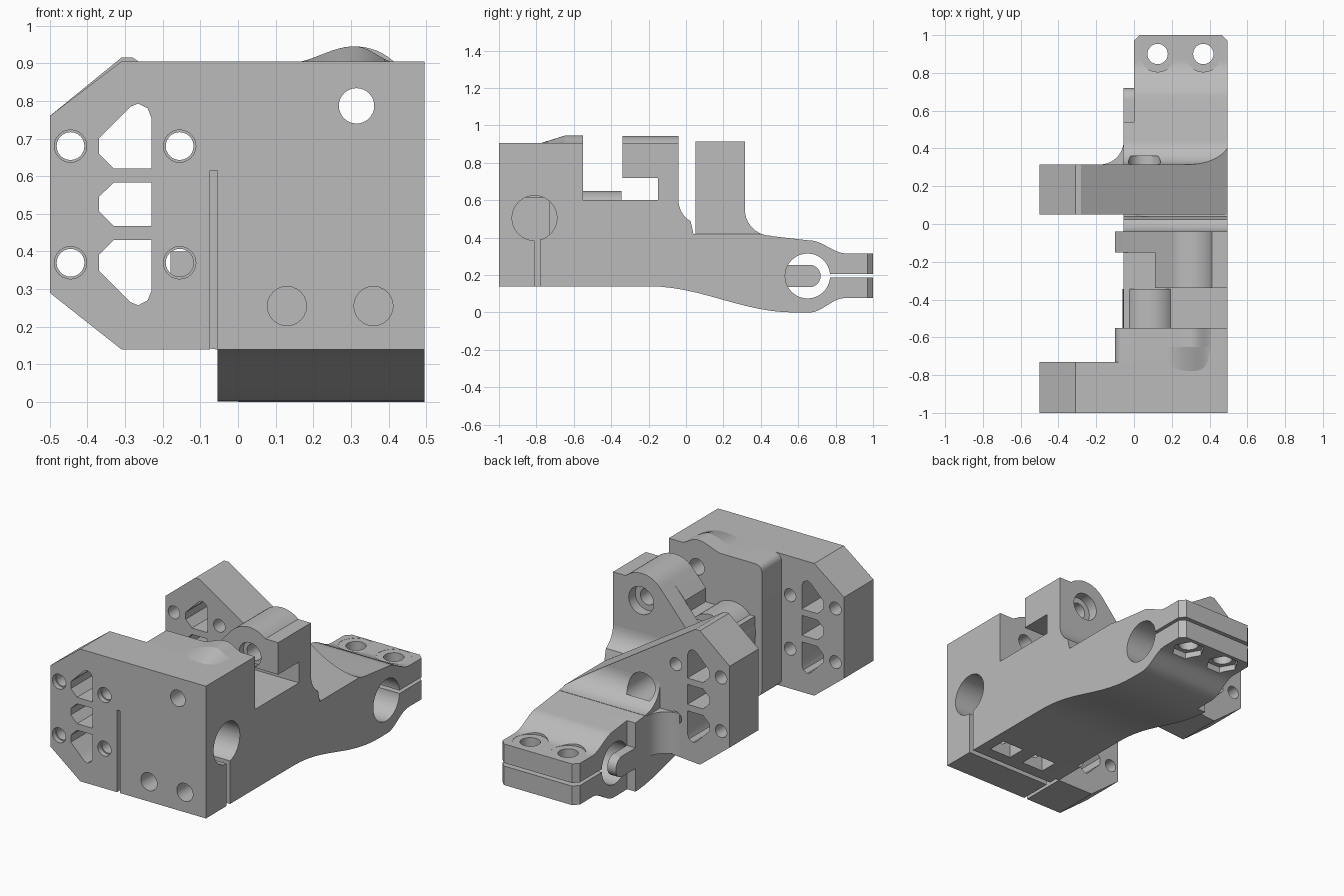
import bpy, bmesh, math

cube = bpy.data.objects.get("Cube")
if cube:
    bpy.data.objects.remove(cube, do_unlink=True)

mat = bpy.data.materials.new("plain grey")
mat.use_nodes = True
GREY = (0.5, 0.5, 0.5, 1)
mat.diffuse_color = GREY
mat.node_tree.nodes["Principled BSDF"].inputs["Base Color"].default_value = GREY

X = 0.495       # flat side of the body
WALL = -0.055   # opposite side of the beam
cutters, parts = [], []


def prism(name, pts, axis, lo, hi):
    """Extrude a 2D outline along an axis."""
    place = {"x": lambda a, b, t: (t, a, b),
             "y": lambda a, b, t: (a, t, b),
             "z": lambda a, b, t: (a, b, t)}[axis]
    bm = bmesh.new()
    rings = [[bm.verts.new(place(a, b, t)) for a, b in pts] for t in (lo, hi)]
    bm.faces.new(rings[0])
    bm.faces.new(rings[1])
    n = len(pts)
    for i in range(n):
        j = (i + 1) % n
        bm.faces.new((rings[0][i], rings[0][j], rings[1][j], rings[1][i]))
    bmesh.ops.recalc_face_normals(bm, faces=bm.faces)
    me = bpy.data.meshes.new(name)
    bm.to_mesh(me)
    bm.free()
    me.materials.append(mat)
    ob = bpy.data.objects.new(name, me)
    bpy.context.collection.objects.link(ob)
    return ob


def arc(cx, cy, r, a0=0, a1=360, n=40):
    full = a1 - a0 == 360
    steps = n if full else n + 1
    ang = [math.radians(a0 + (a1 - a0) * i / n) for i in range(steps)]
    return [(cx + r * math.cos(a), cy + r * math.sin(a)) for a in ang]


def rect(a0, a1, b0, b1):
    return [(a0, b0), (a1, b0), (a1, b1), (a0, b1)]


def ease(p, q, n=12):
    """S-shaped run between two points, level at both ends."""
    return [(p[0] + (q[0] - p[0]) * i / n,
             p[1] + (q[1] - p[1]) * (1 - math.cos(math.pi * i / n)) / 2)
            for i in range(n + 1)]


def part(*args):
    ob = prism(*args)
    parts.append(ob)
    return ob


def cut(targets, pts, axis, lo, hi):
    ob = prism("cutter", pts, axis, lo, hi)
    ob.hide_render = True
    cutters.append(ob)
    for t in targets:
        m = t.modifiers.new("cut", "BOOLEAN")
        m.operation, m.solver, m.object = "DIFFERENCE", "EXACT", ob


# front plate and the block behind it
plate = part("front_plate", [(-0.5, 0.29), (-0.5, 0.76), (-0.31, 0.905), (X, 0.905),
                             (X, 0.14), (-0.31, 0.14)], "y", -1, -0.73)
block = part("front_block", arc(-0.06, 0.18, 0.04, 180, 270, 6) + [(X, 0.14), (X, 0.905)]
             + arc(-0.06, 0.865, 0.04, 90, 180, 6), "y", -0.73, -0.55)

# soft bump on top of the block, fading towards the front
bump = ease((0.13, 0.9), (0.31, 0.945)) + ease((0.31, 0.945), (0.43, 0.9))[1:]
part("top_bump", bump, "y", -0.65, -0.55)
ramp = part("top_bump_ramp", bump, "y", -0.78, -0.65)
for v in ramp.data.vertices:
    if v.co.y < -0.7:
        v.co.z = 0.9 + (v.co.z - 0.9) * 0.1

# long beam with swept underside and clamp end
beam = part("beam",
            [(-0.56, 0.14)] + ease((-0.2, 0.14), (0.58, 0)) + ease((0.66, 0), (0.85, 0.077))
            + [(1, 0.077), (1, 0.315)] + ease((0.86, 0.315), (0.66, 0.385))
            + [(0.44, 0.41), (0.3, 0.42), (0.04, 0.42)]
            + arc(0.09, 0.6, 0.13, 240, 180, 8) + [(-0.04, 0.6), (-0.56, 0.6)],
            "x", WALL, X)
part("rod_stop", arc(0.66, 0.195, 0.06, -90, 90, 12) + [(0.5, 0.255), (0.5, 0.135)],
     "x", WALL, 0)

# bearing seat and upright with hooked boss
part("bearing_seat", arc(0.085, 0.505, 0.145), "y", -0.56, -0.345)
crown = [(X, 0.905), (0.42, 0.905)] + arc(0.31, 0.79, 0.155, 48, 138, 14)
upright = part("upright", crown + [(-0.06, 0.6), (-0.1, 0.55), (-0.1, 0.2), (-0.05, 0.15),
                                   (X, 0.15)], "y", -0.15, -0.04)
boss = part("hook_boss", crown + [(0.11, 0.8), (0.11, 0.72), (X, 0.72)], "y", -0.34, -0.15)

# rear flange with sloping top and its fillets
flange = part("rear_flange", [(-0.5, 0.29), (-0.5, 0.76), (-0.31, 0.915), (-0.28, 0.915),
                              (X, 0.42), (X, 0.2), (-0.31, 0.14)], "y", 0.05, 0.315)
fillet = part("rear_top_fillet", [(0.3, 0.38), (0.3, 0.55)]
              + arc(0.455, 0.55, 0.14, 180, 270, 10) + [(0.455, 0.38)], "x", WALL, X)
part("rear_side_fillet", [(-0.04, 0.3), (-0.18, 0.3)]
     + arc(-0.18, 0.44, 0.125, 270, 360, 10) + [(-0.04, 0.44)], "z", 0.16, 0.4)
cut([fillet], [(-0.28, 0.915), (X, 0.42), (0.65, 0.323), (0.65, 1)], "y", 0.2, 0.6)

# flange windows and screw holes
flanges = [plate, flange]
upper = [(-0.33, 0.62), (-0.37, 0.66), (-0.37, 0.7), (-0.285, 0.785), (-0.265, 0.793),
         (-0.24, 0.78), (-0.23, 0.755), (-0.23, 0.62)]
middle = [(-0.33, 0.468), (-0.37, 0.508), (-0.37, 0.545), (-0.33, 0.583),
          (-0.23, 0.583), (-0.23, 0.468)]
for outline in (upper, middle, [(a, 1.05 - b) for a, b in upper]):
    cut(flanges, outline, "y", -1.1, 0.6)
for hx in (-0.445, -0.155):
    for hz in (0.37, 0.68):
        cut(flanges, arc(hx, hz, 0.037, n=24), "y", -1.1, 0.6)
        cut([plate], arc(hx, hz, 0.043, n=24), "y", -1.1, -0.97)

# front rod clamp: bore, slits, screw holes and nut pockets
front = [plate, block]
cut(front, arc(-0.81, 0.505, 0.12), "x", WALL, 0.6)
cut([plate], rect(-0.81, -0.78, 0.1, 0.45), "x", WALL - 0.01, 0.6)
cut([plate], rect(-0.075, WALL, 0.1, 0.615), "y", -1.1, -0.7)
for sx in (0.13, 0.36):
    cut(front, arc(sx, 0.255, 0.052, n=24), "y", -1.1, -0.68)
    cut([block], rect(sx - 0.07, sx + 0.07, -0.71, -0.6), "z", 0, 0.32)

# long pin hole with counterbores in the boss
cut(front + [upright, boss], arc(0.315, 0.787, 0.047, n=32), "y", -1.1, 0)
cut([upright], arc(0.315, 0.787, 0.08, n=32), "y", -0.1, 0)
cut([boss], arc(0.315, 0.787, 0.07, n=32), "y", -0.4, -0.3)

# shaft hole through the rear flange
cut([flange, fillet, beam], arc(0.055, 0.49, 0.085), "y", 0.04, 0.36)

# rear rod clamp: narrowed end, bore, slit, screws with nut recesses
cut([beam], rect(-0.2, 0, 0.54, 1.1), "z", -0.1, 0.5)
cut([beam], arc(0.65, 0.195, 0.12), "x", 0, 0.6)
cut([beam], rect(0.75, 1.1, 0.187, 0.205), "x", -0.1, 0.6)
for sx in (0.125, 0.367):
    cut([beam], arc(sx, 0.9, 0.054, n=28), "z", -0.1, 0.5)
    cut([beam], arc(sx, 0.9, 0.095, n=28), "z", 0.314, 0.5)
    cut([beam], arc(sx, 0.9, 0.09, n=6), "z", -0.1, 0.11)
for cx, inward in ((0, 1), (X, -1)):
    cut([beam], [(cx - inward * 0.01, 0.96), (cx - inward * 0.01, 1.01),
                 (cx + inward * 0.04, 1.01)], "z", -0.1, 0.5)

# bake the cuts, drop the cutters, shade
deps = bpy.context.evaluated_depsgraph_get()
baked = [bpy.data.meshes.new_from_object(p.evaluated_get(deps)) for p in parts]
for p, me in zip(parts, baked):
    p.modifiers.clear()
    p.data = me
for c in cutters:
    bpy.data.objects.remove(c, do_unlink=True)
bpy.ops.object.select_all(action="DESELECT")
for p in parts:
    p.select_set(True)
bpy.context.view_layer.objects.active = parts[0]
bpy.ops.object.shade_smooth_by_angle(angle=math.radians(30))
